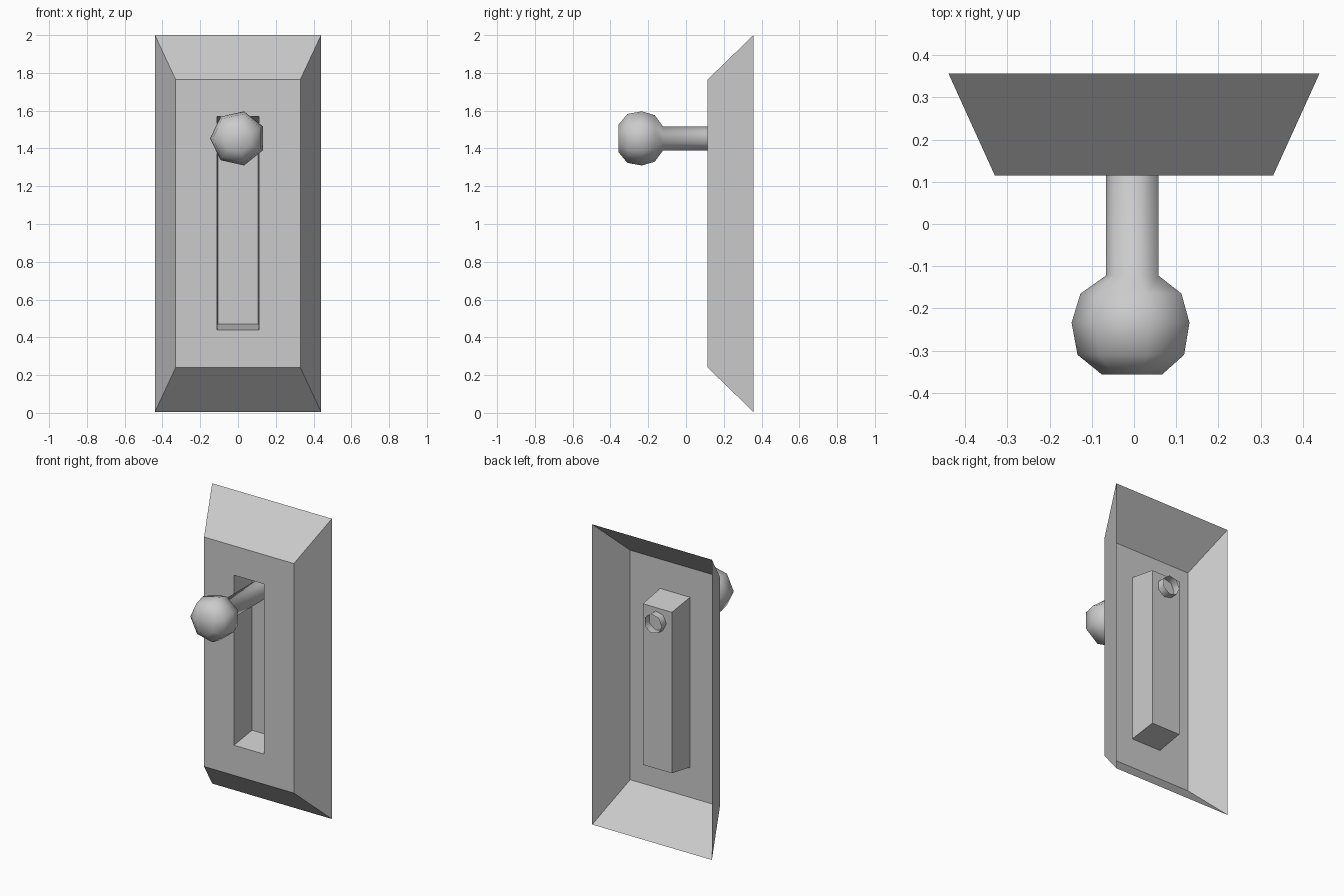
import bpy, bmesh, math

if "Cube" in bpy.data.objects:
    bpy.data.objects.remove(bpy.data.objects["Cube"])

grey = bpy.data.materials.new("plain grey")
grey.diffuse_color = (0.6, 0.6, 0.6, 1)
grey.use_nodes = True
grey.node_tree.nodes["Principled BSDF"].inputs["Base Color"].default_value = grey.diffuse_color


def make_object(name, bm):
    mesh = bpy.data.meshes.new(name)
    bm.to_mesh(mesh)
    bm.free()
    mesh.materials.append(grey)
    obj = bpy.data.objects.new(name, mesh)
    bpy.context.collection.objects.link(obj)
    return obj


def rect(bm, half_w, z0, z1, y):
    corners = ((-half_w, z0), (half_w, z0), (half_w, z1), (-half_w, z1))
    return [bm.verts.new((x, y, z)) for x, z in corners]


def bridge(bm, a, b):
    n = len(a)
    for i in range(n):
        j = (i + 1) % n
        bm.faces.new((a[i], a[j], b[j], b[i]))


# Wall plate: open-backed bevelled frame, front panel and recessed slot
bm = bmesh.new()
rim = rect(bm, 0.44, 0.005, 2.0, 0.357)
panel = rect(bm, 0.33, 0.24, 1.765, 0.115)
slot = rect(bm, 0.11, 0.44, 1.57, 0.115)
slot_back = rect(bm, 0.107, 0.47, 1.54, 0.30)
for outer, inner in ((rim, panel), (panel, slot), (slot, slot_back)):
    bridge(bm, outer, inner)
bm.faces.new(slot_back)
# merge the flat panel border into two clean halves of coplanar faces
bmesh.ops.dissolve_limit(bm, angle_limit=0.01, verts=bm.verts[:], edges=bm.edges[:])
make_object("switch_plate", bm)

# Lever: seven-sided turned knob and shaft, open at the rear end
SIDES = 7
CX, CZ = -0.001, 1.453
profile = [(0.075, -0.357), (0.133, -0.31), (0.147, -0.234),
           (0.126, -0.165), (0.065, -0.122), (0.065, 0.35)]
bm = bmesh.new()
rings = []
for r, y in profile:
    ring = []
    for i in range(SIDES):
        a = math.pi + 2 * math.pi * i / SIDES
        ring.append(bm.verts.new((CX + r * math.cos(a), y, CZ + r * math.sin(a))))
    rings.append(ring)
bm.faces.new(rings[0])
for a, b in zip(rings, rings[1:]):
    bridge(bm, b, a)
for f in bm.faces:
    f.smooth = True
bmesh.ops.recalc_face_normals(bm, faces=bm.faces[:])
make_object("switch_lever", bm)
